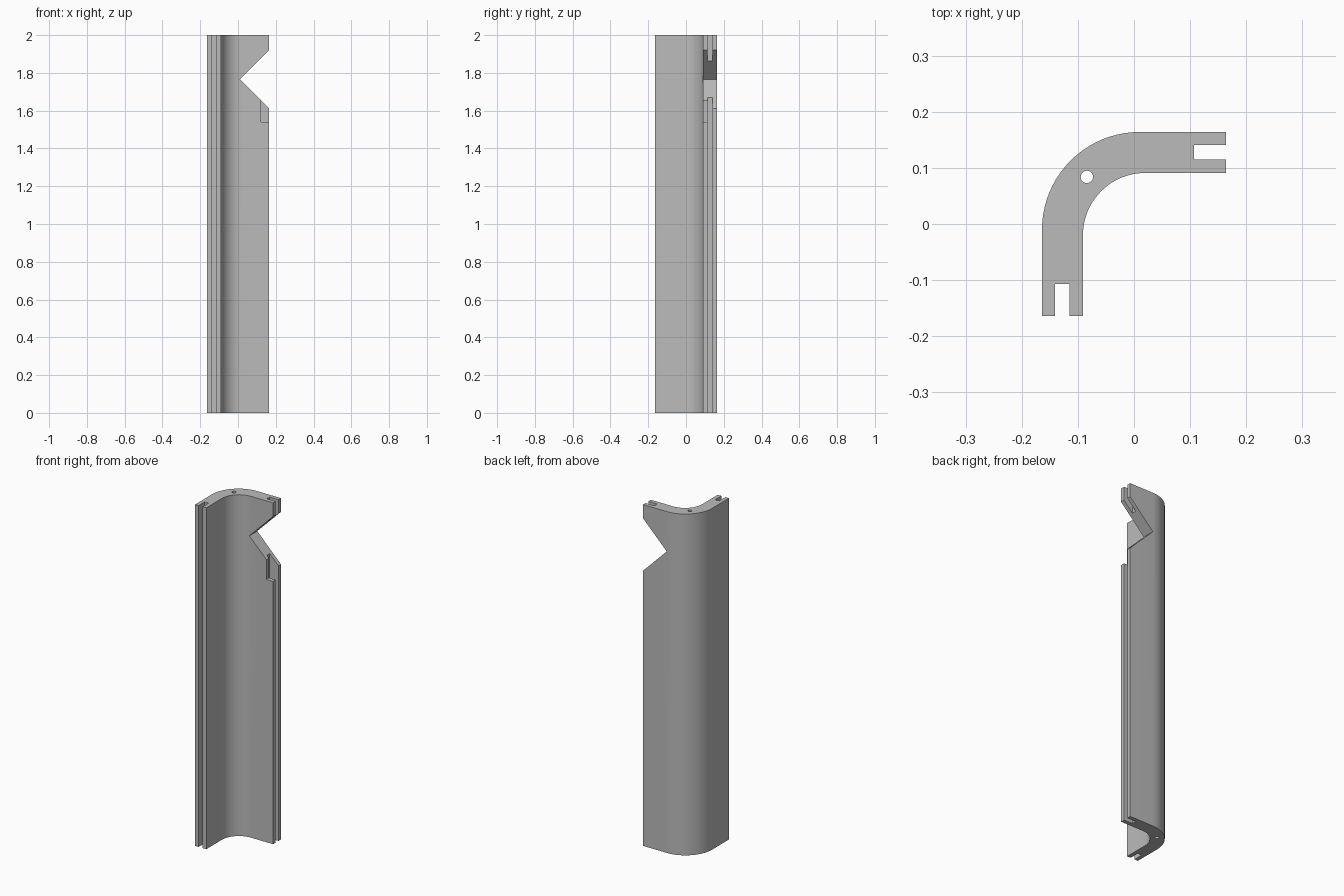
import bpy, bmesh, math
from mathutils import Matrix, Vector

cube = bpy.data.objects.get("Cube")
if cube:
    bpy.data.objects.remove(cube, do_unlink=True)

grey = bpy.data.materials.new("plain grey")
grey.use_nodes = True
grey.diffuse_color = (0.5, 0.5, 0.5, 1)
grey.node_tree.nodes["Principled BSDF"].inputs["Base Color"].default_value = (0.5, 0.5, 0.5, 1)


def prism(name, points, direction):
    """Extrude a closed outline along a direction."""
    bm = bmesh.new()
    face = bm.faces.new([bm.verts.new(p) for p in points])
    ext = bmesh.ops.extrude_face_region(bm, geom=[face])
    moved = [g for g in ext["geom"] if isinstance(g, bmesh.types.BMVert)]
    bmesh.ops.translate(bm, verts=moved, vec=Vector(direction))
    bmesh.ops.recalc_face_normals(bm, faces=bm.faces)
    mesh = bpy.data.meshes.new(name)
    bm.to_mesh(mesh)
    bm.free()
    mesh.materials.append(grey)
    obj = bpy.data.objects.new(name, mesh)
    bpy.context.collection.objects.link(obj)
    return obj


def arc(cx, cy, r, start, end, n):
    angles = [math.radians(start + (end - start) * i / n) for i in range(n + 1)]
    return [(cx + r * math.cos(a), cy + r * math.sin(a)) for a in angles]


# Rounded corner section: one slotted arm end, mirrored across the diagonal
END, INNER = 0.164, 0.091
arm_end = [(END, END), (END, 0.141), (0.107, 0.141),
           (0.107, 0.115), (END, 0.115), (END, INNER)]
other_end = [(-y, -x) for x, y in reversed(arm_end)]
outer = arc(0.01, -0.01, 0.174, 180, 90, 20)
inner = arc(0.02, -0.02, 0.111, 90, 180, 20)
section = outer + arm_end + inner + other_end
post = prism("corner_post", [(x, y, 0) for x, y in section], (0, 0, 2))

# Cutters: bore along the post, V notch, and step in the front slot lip
bore = prism("bore_cutter", [(x, y, -0.1) for x, y in arc(-0.084, 0.084, 0.011, 0, 345, 23)],
             (0, 0, 2.2))
notch = prism("notch_cutter", [(0.01, 0.03, 1.766), (0.21, 0.03, 1.966), (0.21, 0.03, 1.566)],
              (0, 0.2, 0))
step = prism("step_cutter", [(0.121, 0.05, 1.54), (0.2, 0.05, 1.54),
                             (0.2, 0.05, 1.7), (0.121, 0.05, 1.7)], (0, 0.078, 0))

for cutter in (bore, notch, step):
    cutter.hide_render = True
    mod = post.modifiers.new(cutter.name, "BOOLEAN")
    mod.operation = "DIFFERENCE"
    mod.solver = "EXACT"
    mod.object = cutter

# Bake the cuts and discard the cutters
bpy.context.view_layer.update()
baked = bpy.data.meshes.new_from_object(post.evaluated_get(bpy.context.evaluated_depsgraph_get()))
post.modifiers.clear()
post.data = baked
for cutter in (bore, notch, step):
    bpy.data.objects.remove(cutter, do_unlink=True)

bpy.ops.object.select_all(action="DESELECT")
post.select_set(True)
bpy.context.view_layer.objects.active = post
bpy.ops.object.shade_smooth_by_angle(angle=math.radians(30))
